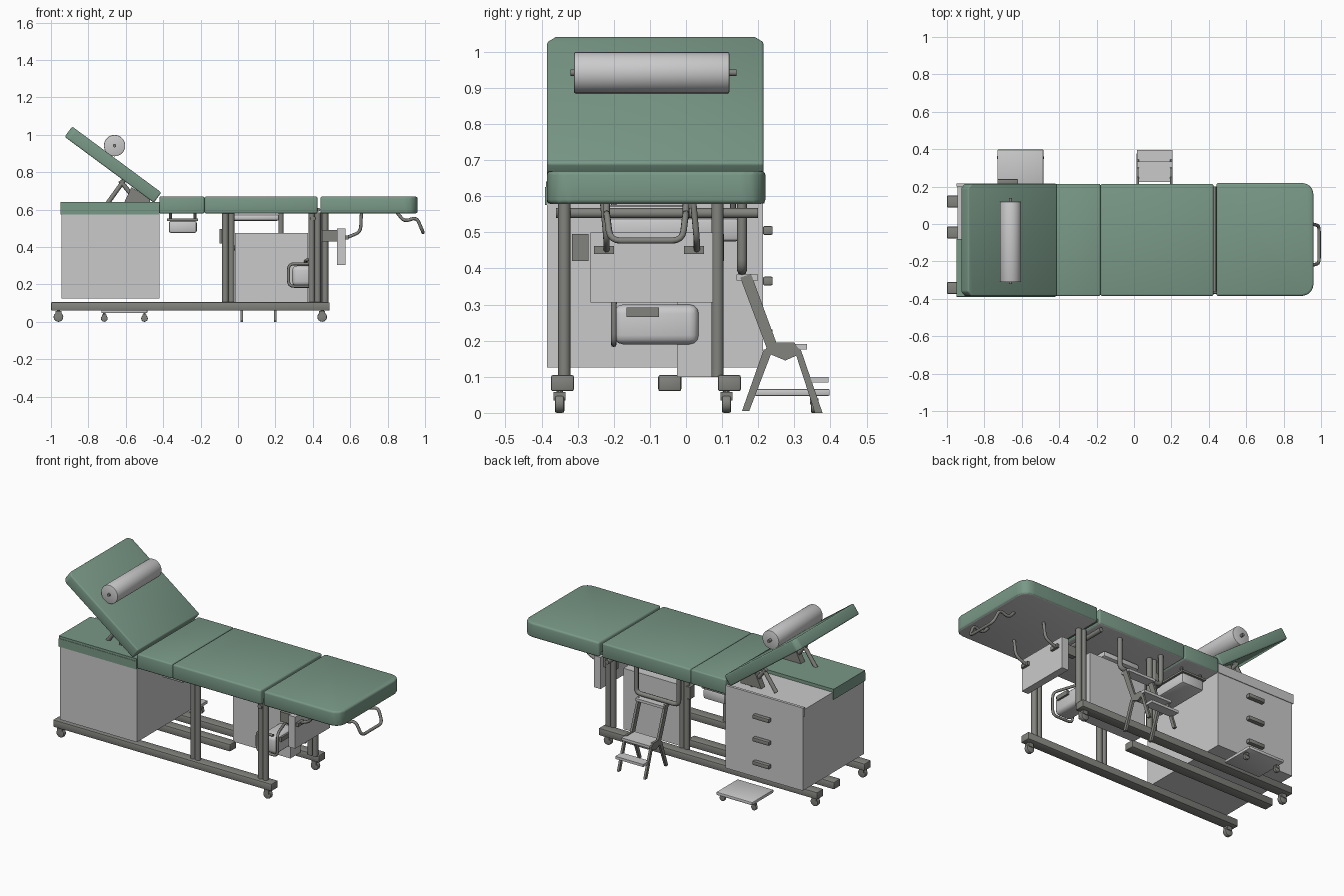
import bpy, bmesh, math
from mathutils import Vector

if "Cube" in bpy.data.objects:
    bpy.data.objects.remove(bpy.data.objects["Cube"])


def material(name, rgb):
    m = bpy.data.materials.new(name)
    m.diffuse_color = (*rgb, 1)
    m.use_nodes = True
    m.node_tree.nodes["Principled BSDF"].inputs["Base Color"].default_value = m.diffuse_color
    return m


GREEN = material("green_vinyl", (0.19, 0.315, 0.24))
LIGHT = material("light_grey", (0.59, 0.59, 0.60))
METAL = material("steel_grey", (0.225, 0.228, 0.21))


def finish(bm, name, *mats):
    bmesh.ops.recalc_face_normals(bm, faces=bm.faces)
    me = bpy.data.meshes.new(name)
    bm.to_mesh(me)
    bm.free()
    ob = bpy.data.objects.new(name, me)
    bpy.context.collection.objects.link(ob)
    for m in mats:
        me.materials.append(m)
    bpy.context.view_layer.objects.active = ob
    ob.select_set(True)
    bpy.ops.object.shade_smooth_by_angle(angle=math.radians(35))
    ob.select_set(False)
    return ob


def box(name, x, y, z, mat, bevel=0.0, seg=2):
    bm = bmesh.new()
    bmesh.ops.create_cube(bm, size=1)
    for v in bm.verts:
        v.co = [lo + (c + 0.5) * (hi - lo) for c, (lo, hi) in zip(v.co, (x, y, z))]
    if bevel:
        bmesh.ops.bevel(bm, geom=bm.edges[:], offset=bevel, segments=seg, profile=0.5, affect='EDGES')
    return finish(bm, name, mat)


def prism(name, pts, lo, hi, axis, mats, bevel=0.0):
    """Extrude a flat outline from lo to hi along an axis."""
    def place(a, b, c):
        return {'x': (c, a, b), 'y': (a, c, b), 'z': (a, b, c)}[axis]
    bm = bmesh.new()
    f = bm.faces.new([bm.verts.new(place(a, b, lo)) for a, b in pts])
    ext = bmesh.ops.extrude_face_region(bm, geom=[f])
    for v in ext['geom']:
        if isinstance(v, bmesh.types.BMVert):
            v.co += Vector(place(0, 0, hi - lo))
    if bevel:
        bmesh.ops.bevel(bm, geom=bm.edges[:], offset=bevel, segments=3, profile=0.5, affect='EDGES')
    return finish(bm, name, *mats)


def rod(name, a, b, r, mat, seg=16, bevel=0.0):
    a, b = Vector(a), Vector(b)
    bm = bmesh.new()
    bmesh.ops.create_cone(bm, cap_ends=True, segments=seg, radius1=r, radius2=r, depth=(b - a).length)
    if bevel:
        rim = [e for e in bm.edges if abs(e.verts[0].co.z - e.verts[1].co.z) < 1e-5]
        bmesh.ops.bevel(bm, geom=rim, offset=bevel, segments=2, profile=0.5, affect='EDGES')
    rot = (b - a).to_track_quat('Z', 'Y').to_matrix()
    for v in bm.verts:
        v.co = rot @ v.co + (a + b) / 2
    return finish(bm, name, mat)


def tube(name, pts, r, mat):
    """Bent pipe that rounds each corner with a short arc."""
    P = [Vector(p) for p in pts]
    path = [P[0]]
    for a, p, b in zip(P, P[1:], P[2:]):
        cut = min(0.03, (a - p).length * 0.45, (b - p).length * 0.45)
        s, e = p + (a - p).normalized() * cut, p + (b - p).normalized() * cut
        path += [s.lerp(p, t).lerp(p.lerp(e, t), t) for t in (0, 0.25, 0.5, 0.75, 1)]
    path.append(P[-1])
    cu = bpy.data.curves.new(name, 'CURVE')
    cu.dimensions = '3D'
    cu.bevel_depth, cu.bevel_resolution, cu.use_fill_caps = r, 2, True
    sp = cu.splines.new('POLY')
    sp.points.add(len(path) - 1)
    for q, p in zip(sp.points, path):
        q.co = (*p, 1)
    cu.materials.append(mat)
    ob = bpy.data.objects.new(name, cu)
    bpy.context.collection.objects.link(ob)
    return ob


def pad(name, x, y, corner, bevel):
    """Padded cushion with grey underside; corner rounds the foot end."""
    (x0, x1), (y0, y1) = x, y
    pts = [(x0, y0)]
    for cy, start in ((y0 + corner, -90), (y1 - corner, 0)):
        pts += [(x1 - corner + corner * math.cos(math.radians(start + 30 * i)),
                 cy + corner * math.sin(math.radians(start + 30 * i))) for i in range(4)] if corner else [(x1, cy)]
    pts.append((x0, y1))
    ob = prism(name, pts, 0.579, 0.67, 'z', (GREEN, LIGHT), bevel)
    for p in ob.data.polygons:
        p.material_index = int(p.normal.z < -0.9)


# cushions
pad("lumbar_pad", (-0.42, -0.18), (-0.385, 0.215), 0, 0.008)
pad("seat_pad", (-0.179, 0.425), (-0.385, 0.215), 0, 0.01)
pad("leg_pad", (0.44, 0.96), (-0.385, 0.22), 0.06, 0.012)

# tilted backrest, corners clipped at the head end
slope = math.atan2(0.355, -0.48)
outline = [(0, -0.385), (0.57, -0.385), (0.593, -0.362), (0.593, 0.192), (0.57, 0.215), (0, 0.215)]
back = prism("backrest", outline, -0.034, 0.034, 'z', (GREEN,), 0.008)
ux, uz = math.cos(slope), math.sin(slope)
for v in back.data.vertices:
    u, y, w = v.co
    v.co = (-0.43 + u * ux + w * uz, y, 0.664 + u * uz - w * ux)
bm = bmesh.new()
bm.from_mesh(back.data)
bmesh.ops.recalc_face_normals(bm, faces=bm.faces)
bm.to_mesh(back.data)
bm.free()

# head roller
rod("roller", (-0.66, -0.31, 0.942), (-0.66, 0.12, 0.942), 0.057, LIGHT, 32, 0.004)
rod("roller_axle", (-0.66, -0.32, 0.942), (-0.66, 0.14, 0.942), 0.009, METAL)

# backrest struts and hinge blocks
for y in (-0.27, 0.12):
    rod("backrest_strut", (-0.70, y, 0.63), (-0.61, y, 0.755), 0.012, METAL)
    rod("backrest_brace", (-0.53, y, 0.63), (-0.63, y, 0.755), 0.012, METAL)
    prism("hinge_block", [(-0.61, 0.635), (-0.47, 0.635), (-0.47, 0.66), (-0.57, 0.72)], y - 0.02, y + 0.02, 'y', (METAL,))

# drawer cabinet with part green lid
box("cabinet", (-0.945, -0.42), (-0.385, 0.213), (0.125, 0.58), LIGHT)
box("cabinet_lid", (-0.95, -0.42), (-0.39, -0.08), (0.575, 0.625), GREEN)
box("cabinet_lid_top", (-0.95, -0.42), (-0.388, -0.08), (0.625, 0.64), GREEN)
box("cabinet_shelf", (-0.945, -0.42), (-0.08, 0.213), (0.58, 0.62), LIGHT)
box("shelf_rim", (-0.95, -0.42), (0.20, 0.217), (0.58, 0.637), LIGHT)
for z in (0.505, 0.365, 0.22):
    box("drawer_handle", (-0.73, -0.62), (0.213, 0.24), (z - 0.012, z + 0.012), METAL, 0.004)

# base rails
for y, x1 in ((-0.342, 0.49), (-0.045, 0.0), (0.12, 0.49)):
    box("base_rail", (-1.0, x1), (y - 0.032, y + 0.032), (0.06, 0.105), METAL, 0.006)


def castor(x, y, r, top):
    rod("castor_wheel", (x, y - r * 0.5, r), (x, y + r * 0.5, r), r, METAL, 16, r * 0.2)
    rod("castor_stem", (x, y, r), (x, y, top), r * 0.35, METAL, 10)
    box("castor_fork", (x - r * 0.6, x + r * 0.6), (y - r * 0.65, y + r * 0.65), (r * 1.3, r * 2.2), METAL)


for x in (-0.96, 0.45):
    for y in (-0.35, 0.112):
        castor(x, y, 0.026, 0.07)

# support posts, each a pair of tubes
for x, y in ((-0.052, -0.337), (0.41, -0.337), (-0.052, 0.087), (0.45, 0.087)):
    for s in (-1, 1):
        rod("post", (x + s * 0.016, y, 0.1), (x + s * 0.016, y, 0.585), 0.017, METAL)
for y in (-0.29, 0.085):
    box("post_bracket", (-0.10, -0.07), (y - 0.025, y + 0.02), (0.42, 0.495), METAL)

# cross rods under the pad joints
rod("joint_rod", (0.43, -0.36, 0.60), (0.43, 0.20, 0.60), 0.010, METAL)
rod("frame_rod", (0.40, -0.36, 0.553), (0.40, 0.20, 0.553), 0.014, METAL)

# storage box, slide tray and pan under the seat
box("storage_box", (-0.015, 0.375), (-0.025, 0.075), (0.1, 0.475), LIGHT)
box("slide_tray", (-0.03, 0.22), (-0.22, 0.01), (0.54, 0.575), LIGHT, 0.012)
box("pan", (-0.37, -0.22), (-0.22, 0.15), (0.475, 0.54), LIGHT, 0.012)
box("pan_rim", (-0.38, -0.215), (-0.225, 0.155), (0.54, 0.552), METAL)
for x in (-0.36, -0.23):
    for y in (-0.2, 0.13):
        rod("pan_hanger", (x, y, 0.545), (x, y, 0.585), 0.008, METAL, 8)

# hanging panel and its hooks
box("hanging_panel", (0.53, 0.575), (-0.265, 0.075), (0.305, 0.50), LIGHT)
for y in (-0.22, 0.03):
    box("panel_clip", (0.575, 0.59), (y - 0.035, y + 0.02), (0.44, 0.462), METAL)
    tube("panel_hook", [(0.66, y - 0.01, 0.585), (0.655, y, 0.48), (0.58, y, 0.45)], 0.009, METAL)
    box("panel_arm", (0.45, 0.54), (y - 0.015, y + 0.015), (0.43, 0.49), METAL)

# basin with its carrying frame
box("basin", (0.29, 0.40), (-0.20, 0.035), (0.19, 0.30), LIGHT, 0.025, 3)
tube("basin_frame", [(0.38, -0.20, 0.31), (0.27, -0.20, 0.31), (0.27, -0.20, 0.19), (0.41, -0.20, 0.19),
                     (0.41, -0.20, 0.33), (0.36, -0.05, 0.33), (0.36, 0.0, 0.30)], 0.008, METAL)
box("basin_latch", (0.40, 0.412), (-0.165, -0.075), (0.265, 0.292), METAL)

# foot-end pull handle
tube("foot_handle", [(0.85, -0.22, 0.585), (0.89, -0.22, 0.535), (0.955, -0.22, 0.56), (0.99, -0.21, 0.477),
                     (0.99, -0.01, 0.477), (0.955, 0.0, 0.56), (0.89, 0.0, 0.535), (0.85, 0.0, 0.585)], 0.009, METAL)

# side grab bar
tube("side_grab_bar", [(-0.06, 0.155, 0.585), (-0.06, 0.155, 0.395), (0.23, 0.155, 0.395), (0.23, 0.155, 0.585)], 0.014, METAL)

# folding step stool
for x in (0.02, 0.20):
    def leg(pts):
        prism("stool_frame", pts, x - 0.007, x + 0.007, 'x', (METAL,))
    leg([(0.15, 0.375), (0.18, 0.385), (0.25, 0.195), (0.225, 0.175)])
    leg([(0.235, 0.195), (0.30, 0.195), (0.32, 0.165), (0.275, 0.145), (0.215, 0.17)])
    leg([(0.215, 0.175), (0.24, 0.175), (0.175, 0.005), (0.155, 0.005)])
    leg([(0.295, 0.19), (0.318, 0.175), (0.378, 0.0), (0.357, 0.0)])
for y0, y1, z in ((0.14, 0.20, 0.375), (0.225, 0.335, 0.183), (0.335, 0.395, 0.092)):
    box("stool_step", (0.015, 0.205), (y0, y1), (z - 0.008, z + 0.008), LIGHT)

# low rolling platform
box("platform", (-0.73, -0.485), (0.19, 0.398), (0.047, 0.066), LIGHT, 0.004)
for x in (-0.715, -0.50):
    castor(x, 0.355, 0.018, 0.05)
